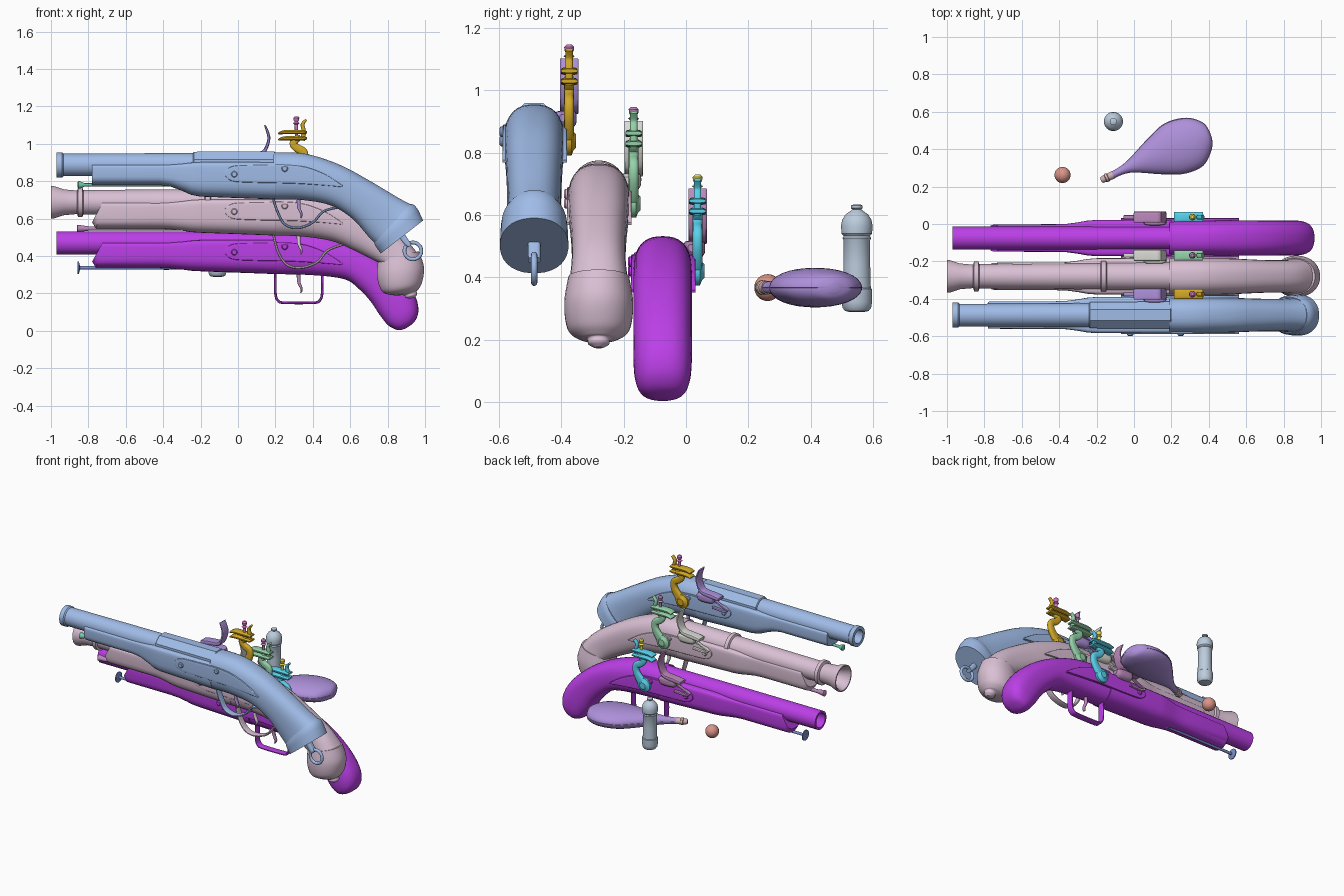
import bpy, bmesh, math
from mathutils import Vector


def finish(name, bm, color, angle=35):
    bmesh.ops.recalc_face_normals(bm, faces=bm.faces)
    me = bpy.data.meshes.new(name)
    bm.to_mesh(me)
    bm.free()
    ob = bpy.data.objects.new(name, me)
    bpy.context.collection.objects.link(ob)
    key = "mat_%s" % (color,)
    mat = bpy.data.materials.get(key) or bpy.data.materials.new(key)
    mat.diffuse_color = (*color, 1)
    me.materials.append(mat)
    bpy.ops.object.select_all(action='DESELECT')
    ob.select_set(True)
    bpy.context.view_layer.objects.active = ob
    bpy.ops.object.shade_smooth_by_angle(angle=math.radians(angle))
    return ob


def skin(bm, rings):
    """Bridge equal rings of points and close both ends."""
    vs = [[bm.verts.new(p) for p in r] for r in rings]
    n = len(vs[0])
    for a, b in zip(vs, vs[1:]):
        for i in range(n):
            bm.faces.new((a[i], a[(i + 1) % n], b[(i + 1) % n], b[i]))
    bm.faces.new(vs[0])
    bm.faces.new(vs[-1])


def smooth(pts, sub=5):
    """Catmull-Rom through rows of numbers."""
    if sub == 1:
        return pts
    P = [pts[0]] + list(pts) + [pts[-1]]
    out = []
    for a, b, c, d in zip(P, P[1:], P[2:], P[3:]):
        for k in range(sub):
            t = k / sub
            out.append([0.5 * (2 * q + (r - p) * t + (2 * p - 5 * q + 4 * r - s) * t * t
                        + (3 * q - p - 3 * r + s) * t ** 3) for p, q, r, s in zip(a, b, c, d)])
    return out + [list(pts[-1])]


def loft(name, stations, off, color, nt=2.5, nb=2.5, sub=5, seg=32, flat=False, grow=1):
    """Stations: top (u,v), bottom (u,v), half width. Plane is xz, or xy when flat."""
    rings = []
    for tx, tz, bx, bz, hw in smooth(stations, sub):
        c, u = Vector(((tx + bx) / 2, (tz + bz) / 2)), Vector(((tx - bx) / 2, (tz - bz) / 2)) * grow
        ring = []
        for i in range(seg):
            a = 2 * math.pi * (i + 0.5) / seg
            ca, sa = math.cos(a), math.sin(a)
            e = 2 / (nt if ca > 0 else nb)
            p = c + u * math.copysign(abs(ca) ** e, ca)
            w = off + hw * math.copysign(abs(sa) ** e, sa)
            ring.append((p.x, p.y, w) if flat else (p.x, w, p.y))
        rings.append(ring)
    bm = bmesh.new()
    skin(bm, rings)
    return finish(name, bm, color)


def strap(name, path, off, hw, color, n=4, sub=5, seg=16, z=0):
    """Strip along an xz path; rows are x, z, half thickness."""
    pts = smooth(path, sub)
    st = []
    for i, (x, h, t) in enumerate(pts):
        a, b = pts[max(i - 1, 0)], pts[min(i + 1, len(pts) - 1)]
        d = Vector((b[0] - a[0], b[1] - a[1])).normalized()
        st.append((x - d.y * t, h + z + d.x * t, x + d.y * t, h + z - d.x * t, hw))
    return loft(name, st, off, color, n, n, 1, seg)


def lathe(name, prof, origin, axis, color, seg=36):
    """Profile rows are distance along the axis, radius."""
    rings = []
    for h, r in prof:
        ring = []
        for i in range(seg):
            a = 2 * math.pi * (i + 0.5) / seg
            s, c = r * math.sin(a), r * math.cos(a)
            v = {'X': (h, s, c), 'Y': (s, h, c), 'Z': (s, c, h)}[axis]
            ring.append(Vector(v) + Vector(origin))
        rings.append(ring)
    bm = bmesh.new()
    skin(bm, rings)
    return finish(name, bm, color)


BLUE, PINK, MAG = (.35, .5, .8), (.7, .53, .66), (.5, .05, .8)
MAUVE, PURPLE = (.5, .25, .5), (.42, .28, .7)


def pistol(n, y, z, col, barrel, rod, fore, belly, slant, grip, guard, hammer_col, screw_col, friz_col, rod_col):
    lathe(n + "_barrel", barrel, (0, y, z), 'X', col)
    lathe(n + "_ramrod", rod, (0, y, z + fore), 'X', rod_col, 20)
    # fore-end with a swelling towards the lock
    f, b = z + fore, z + belly
    mix = lambda t: f + (b + .015 - f) * t
    loft(n + "_forestock", [
        (-.78 + slant, z, -.78, f + slant * .6, .071), (-.76 + slant * .8, z, -.76, f, .073),
        (-.42, z, -.42, f, .074), (-.36, z + .002, -.36, mix(.15), .076),
        (-.3, z + .006, -.3, mix(.5), .084), (-.25, z + .012, -.25, mix(.85), .093),
        (-.2, z + .015, -.2, mix(1), .097), (.2, z + .015, .2, b, .097)], y, col, 9, 2.5, sub=1)
    loft(n + "_grip", grip, y, col)
    # trigger guard and trigger
    strap(n + "_trigger_guard", [(x, h, .007) for x, h in guard], y, .022, col)
    strap(n + "_trigger", [(.325, belly + .01, .011), (.325, belly - .04, .009), (.34, belly - .08, .006),
                           (.335, belly - .1, .003)], y, .012, friz_col, 2.5, z=z)
    # lock plate and opposite side plate
    plate = [(-.07, -.045, .01), (-.03, -.047, .04), (.08, -.047, .048), (.3, -.05, .05),
             (.44, -.075, .034), (.56, -.115, .004)]
    for side, part in ((1, "_lock_plate"), (-1, "_side_plate")):
        strap(n + part, plate, y + side * (.094 if side > 0 else .09), .012, col, 8, z=z)
        for k, (x, h) in enumerate(((-.02, -.05), (.25, -.02))):
            lathe(n + part + "_screw%d" % k, [(-.012, .017), (.008, .017), (.012, .012)] if side > 0 else
                  [(-.012, .012), (-.008, .017), (.012, .017)], (x, y + side * .099, z + h), 'Y', col, 20)
    ly = y + .112
    # priming pan, frizzen and its spring
    loft(n + "_pan", [(.05, z + .03, .05, z + .01, .02), (.07, z + .045, .07, z - .01, .033),
                      (.15, z + .045, .15, z - .012, .033), (.175, z + .035, .175, z + .01, .02)],
         ly - .01, friz_col, 6, 2)
    strap(n + "_frizzen", [(.0, .045, .01), (.05, .052, .014), (.12, .06, .012), (.148, .085, .009),
                           (.165, .14, .008), (.155, .185, .007), (.143, .213, .004)],
          ly, .03, friz_col, 5, z=z)
    strap(n + "_frizzen_spring", [(.06, -.03, .007), (-.02, -.035, .008), (-.05, -.022, .007),
                                  (-.02, -.008, .006), (.04, .02, .005)], ly, .01, friz_col, z=z)
    # swan-neck cock: round base, S neck, two jaws, comb and jaw screw
    lathe(n + "_cock_base", [(-.018, .046), (.008, .046), (.014, .03), (.022, .022), (.022, .01)],
          (.29, ly, z - .05), 'Y', hammer_col, 28)
    strap(n + "_cock_neck", [(.285, -.055, .035), (.325, -.015, .028), (.352, .03, .022), (.35, .07, .022),
                             (.315, .09, .022), (.295, .115, .02), (.315, .14, .02), (.335, .15, .012)],
          ly, .016, hammer_col, 3, z=z)
    for k, h in enumerate((.142, .175)):
        strap(n + "_jaw%d" % k, [(.215, h - .008, .005), (.25, h, .011), (.34, h, .011), (.37, h, .006)],
              ly, .027, hammer_col, 3, z=z)
    strap(n + "_comb", [(.345, .13, .014), (.352, .18, .011), (.345, .215, .01), (.365, .243, .006)],
          ly, .012, hammer_col, 3, z=z)
    lathe(n + "_jaw_screw", [(.12, .008), (.215, .009), (.222, .018), (.23, .009), (.24, .015),
                             (.252, .016), (.26, .008)], (.312, ly, z), 'Z', screw_col, 20)


# blue pistol
pistol("blue_pistol", -.487, .887, BLUE,
       [(-.7, .04), (-.97, .045), (-.97, .067), (-.94, .067), (-.933, .06), (-.24, .064), (.2, .066)],
       [(-.858, .012), (-.854, .02), (-.845, .02), (-.82, .009), (-.3, .009)], -.107, -.185, 0,
       [(.19, .955, .19, .702, .098), (.36, .947, .33, .70, .098), (.54, .89, .49, .672, .093),
        (.70, .805, .61, .60, .088), (.86, .71, .70, .50, .087), (.935, .67, .74, .46, .092)],
       [(.19, .702), (.21, .64), (.25, .57), (.32, .55), (.40, .58), (.46, .64), (.56, .665)],
       (.65, .4, .02), (.7, .2, .6), PURPLE, (.15, .6, .4))
lathe("blue_pistol_octagon_breech", [(-.24, .07), (-.235, .076), (.195, .078), (.2, .07)],
      (0, -.487, .887), 'X', BLUE, 8)
loft("blue_pistol_butt_cap", [(.925, .68, .728, .468, .096), (.945, .672, .735, .452, .106),
     (.965, .645, .742, .442, .108), (.99, .59, .763, .413, .11)], -.487, BLUE, 2.2, 2.2, sub=1)
strap("blue_pistol_ring_shank", [(.86, .53, .018), (.9, .475, .016), (.92, .455, .012)], -.487, .02, BLUE)
bpy.ops.mesh.primitive_torus_add(location=(.935, -.487, .427), rotation=(math.pi / 2, 0, 0),
                                 major_radius=.045, minor_radius=.01)
ring = bpy.context.object
ring.name = "blue_pistol_butt_ring"
ring.data.materials.append(bpy.data.materials["mat_%s" % (BLUE,)])
bpy.ops.object.shade_smooth()

# pink pistol with flared muzzle
pistol("pink_pistol", -.28, .687, PINK,
       [(-.7, .042), (-.9, .045), (-.99, .072), (-1, .08), (-1, .088), (-.985, .087), (-.93, .069),
        (-.86, .063), (-.855, .08), (-.832, .08), (-.827, .066), (-.18, .07), (-.175, .083),
        (-.15, .083), (-.145, .074), (.2, .075)],
       [(-.862, .014), (-.858, .02), (-.80, .012), (-.3, .01)], -.14, -.178, .055,
       [(.19, .765, .19, .508, .1), (.38, .755, .33, .505, .1), (.56, .695, .50, .48, .095),
        (.74, .60, .62, .43, .088), (.88, .505, .71, .385, .087), (.965, .41, .752, .365, .094)],
       [(.19, .51), (.215, .42), (.26, .355), (.33, .337), (.42, .365), (.48, .43), (.57, .465)],
       (.3, .65, .4), MAUVE, (.7, .7, .66), MAUVE)
loft("pink_pistol_butt_cap", [(.968, .425, .748, .375, .098), (.995, .34, .743, .29, .111),
     (.985, .26, .77, .21, .1), (.965, .222, .83, .19, .065), (.955, .212, .885, .19, .037),
     (.958, .195, .895, .178, .034), (.945, .177, .915, .172, .015)], -.28, PINK, 2.1, 2.1)

# magenta pistol, plain rounded butt and squared guard
pistol("magenta_pistol", -.075, .47, MAG,
       [(-.7, .045), (-.97, .048), (-.97, .062), (-.24, .062), (.2, .061)],
       [(-.858, .03), (-.857, .035), (-.851, .035), (-.845, .009), (-.3, .009)], -.133, -.167, .055,
       [(.19, .532, .19, .303, .094), (.40, .525, .40, .297, .094), (.58, .475, .57, .275, .094),
        (.74, .395, .65, .22, .094), (.87, .29, .71, .155, .094), (.945, .19, .757, .085, .094),
        (.965, .11, .80, .032, .087), (.945, .05, .84, .008, .066), (.9, .014, .87, .003, .025)],
       [(.2, .305), (.2, .2), (.215, .16), (.25, .15), (.4, .15), (.435, .16), (.45, .2), (.45, .3)],
       (.1, .65, .85), (.8, .75, .1), MAUVE, (.2, .28, .6))

# powder flask, flattened teardrop with seam rim and nozzle
flask = [(-.14, .27, -.125, .236, .017), (-.05, .325, -.02, .275, .028), (.075, .455, .15, .268, .054),
         (.165, .535, .27, .272, .063), (.28, .565, .37, .315, .06), (.37, .54, .415, .40, .042),
         (.407, .49, .418, .455, .015)]
loft("powder_flask", flask, .367, PURPLE, 2, 2, flat=True)
loft("powder_flask_seam", [s[:4] + (.004,) for s in flask], .367, PURPLE, 2, 2, flat=True, grow=1.03)
noz = lathe("powder_flask_nozzle", [(-.04, .013), (-.035, .017), (-.015, .02), (-.012, .024), (.0, .024),
            (.003, .02), (.03, .022)], (0, 0, 0), 'X', (.65, .45, .45), 24)
noz.location, noz.rotation_euler = (-.14, .25, .367), (0, 0, .42)

# bottle and lead ball
lathe("cartridge_bottle", [(.288, .02), (.292, .038), (.302, .046), (.32, .049), (.362, .049), (.366, .045),
      (.44, .043), (.52, .043), (.526, .046), (.532, .042), (.54, .049), (.565, .051), (.585, .047),
      (.602, .036), (.613, .02), (.618, .014), (.622, .019), (.63, .019), (.634, .01)],
      (-.11, .548, 0), 'Z', (.5, .6, .72))
bpy.ops.mesh.primitive_uv_sphere_add(radius=.043, segments=32, ring_count=16, location=(-.382, .262, .367))
ball = bpy.context.object
ball.name = "lead_ball"
m = bpy.data.materials.new("ball_red")
m.diffuse_color = (.7, .3, .25, 1)
ball.data.materials.append(m)
bpy.ops.object.shade_smooth()
